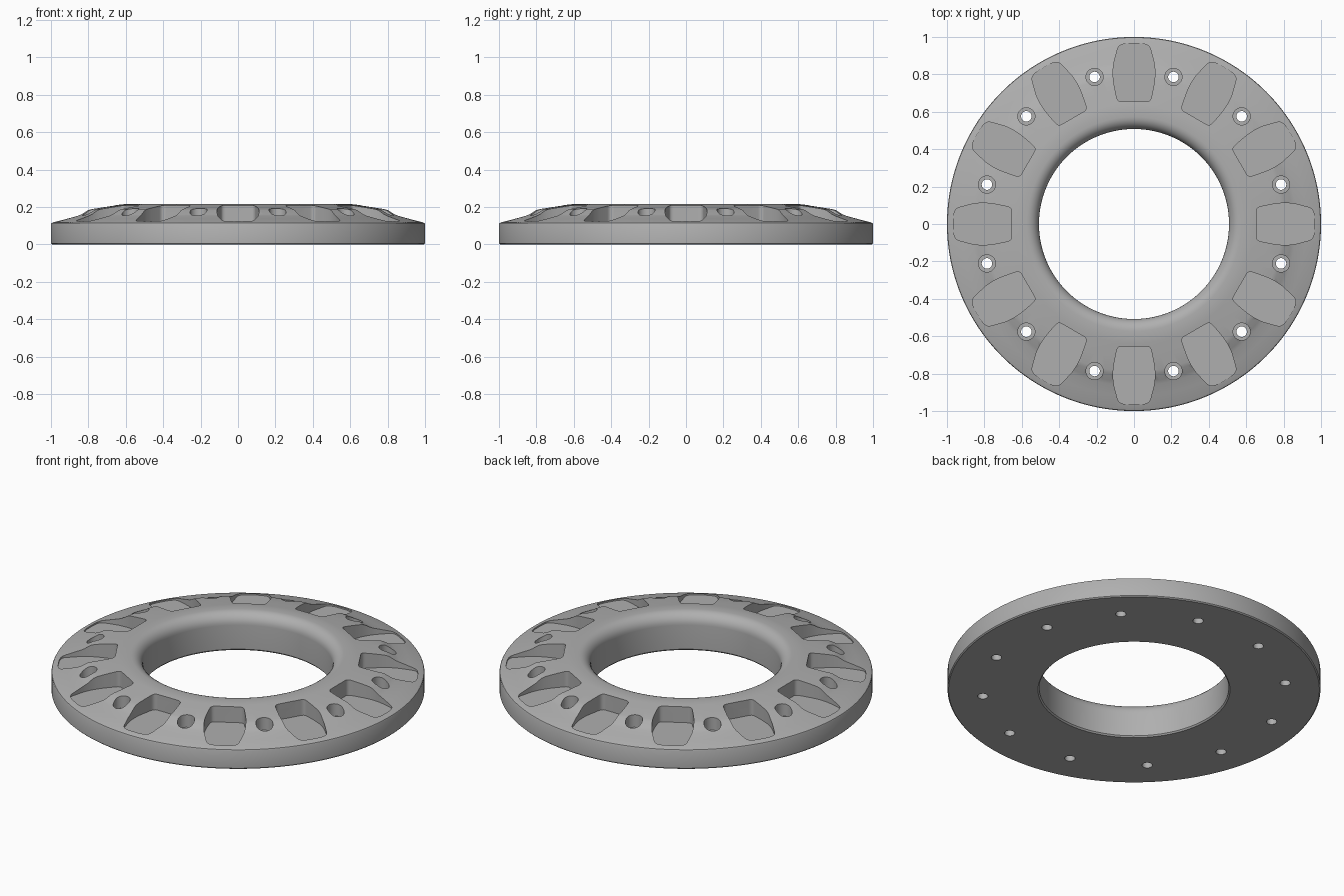
import bpy, bmesh, math
from mathutils import Matrix, Vector

if "Cube" in bpy.data.objects:
    bpy.data.objects.remove(bpy.data.objects["Cube"])

SEG = 192
metal = bpy.data.materials.new("plain grey metal")
metal.diffuse_color = (0.43, 0.43, 0.43, 1)
metal.use_nodes = True
metal.node_tree.nodes["Principled BSDF"].inputs["Base Color"].default_value = metal.diffuse_color


def lathe(bm, prof, seg, centre=(0, 0), closed=True):
    """Revolve (r, z) points about a vertical axis; open ends get capped."""
    cx, cy = centre
    rings = []
    for r, z in prof:
        rings.append([bm.verts.new((cx + r * math.cos(2 * math.pi * i / seg),
                                    cy + r * math.sin(2 * math.pi * i / seg), z))
                      for i in range(seg)])
    pairs = list(zip(rings, rings[1:]))
    if closed:
        pairs.append((rings[-1], rings[0]))
    else:
        bm.faces.new(rings[0])
        bm.faces.new(rings[-1])
    for a, b in pairs:
        for i in range(seg):
            j = (i + 1) % seg
            bm.faces.new((a[i], a[j], b[j], b[i]))


def rounded(points, rad, steps=5):
    """Round the corners of a 2D polygon with small quadratic curves."""
    out = []
    n = len(points)
    for i, p in enumerate(points):
        p = Vector(p)
        a, b = Vector(points[i - 1]), Vector(points[(i + 1) % n])
        s = p + (a - p).normalized() * min(rad, (a - p).length * 0.45)
        e = p + (b - p).normalized() * min(rad, (b - p).length * 0.45)
        for k in range(steps + 1):
            t = k / steps
            out.append(s * (1 - t) ** 2 + p * 2 * t * (1 - t) + e * t * t)
    return out


def finish(bm, name):
    bmesh.ops.recalc_face_normals(bm, faces=bm.faces)
    me = bpy.data.meshes.new(name)
    bm.to_mesh(me)
    bm.free()
    me.materials.append(metal)
    ob = bpy.data.objects.new(name, me)
    bpy.context.collection.objects.link(ob)
    return ob


# Ring body: rounded bore lip, flat crown, sloped shoulder, thin rim
profile = [(0.515, 0.0), (0.508, 0.008), (0.508, 0.15)]
for k in range(1, 8):
    a = math.pi / 2 * k / 7
    profile.append((0.573 - 0.065 * math.cos(a), 0.15 + 0.066 * math.sin(a)))
profile += [(0.615, 0.215), (0.64, 0.212), (0.72, 0.2), (0.79, 0.189),
            (0.81, 0.183), (0.845, 0.161), (0.865, 0.153), (0.92, 0.137),
            (0.985, 0.119), (0.997, 0.114), (1.0, 0.108),
            (1.0, 0.006), (0.994, 0.0)]
bm = bmesh.new()
lathe(bm, profile, SEG)
ring = finish(bm, "flange_ring")

# Cutters: twelve barrel-shaped pockets and twelve counterbored holes
half = [(0.655, 0.088), (0.70, 0.098), (0.76, 0.109), (0.81, 0.113),
        (0.86, 0.108), (0.955, 0.083)]
outline = half + [(0.966, 0.04), (0.966, -0.04)] + [(x, -y) for x, y in reversed(half)]
outline = rounded(outline, 0.022)
bm = bmesh.new()
for i in range(12):
    rot = Matrix.Rotation(math.radians(30 * i), 2)
    pts = [rot @ p for p in outline]
    low = [bm.verts.new((p.x, p.y, 0.116)) for p in pts]
    top = [bm.verts.new((p.x, p.y, 0.3)) for p in pts]
    bm.faces.new(low)
    bm.faces.new(top)
    for k in range(len(pts)):
        m = (k + 1) % len(pts)
        bm.faces.new((low[k], low[m], top[m], top[k]))
    a = math.radians(30 * i + 15)
    lathe(bm, [(0.028, -0.05), (0.028, 0.118), (0.046, 0.118), (0.046, 0.3)], 32,
          (0.814 * math.cos(a), 0.814 * math.sin(a)), closed=False)
cutter = finish(bm, "pocket_cutter")
cutter.hide_render = True

mod = ring.modifiers.new("pockets", 'BOOLEAN')
mod.operation = 'DIFFERENCE'
mod.solver = 'EXACT'
mod.object = cutter
bpy.context.view_layer.objects.active = ring
ring.select_set(True)
cutter.select_set(False)
bpy.ops.object.modifier_apply(modifier=mod.name)
bpy.data.objects.remove(cutter)
bpy.ops.object.shade_smooth_by_angle(angle=math.radians(30))
